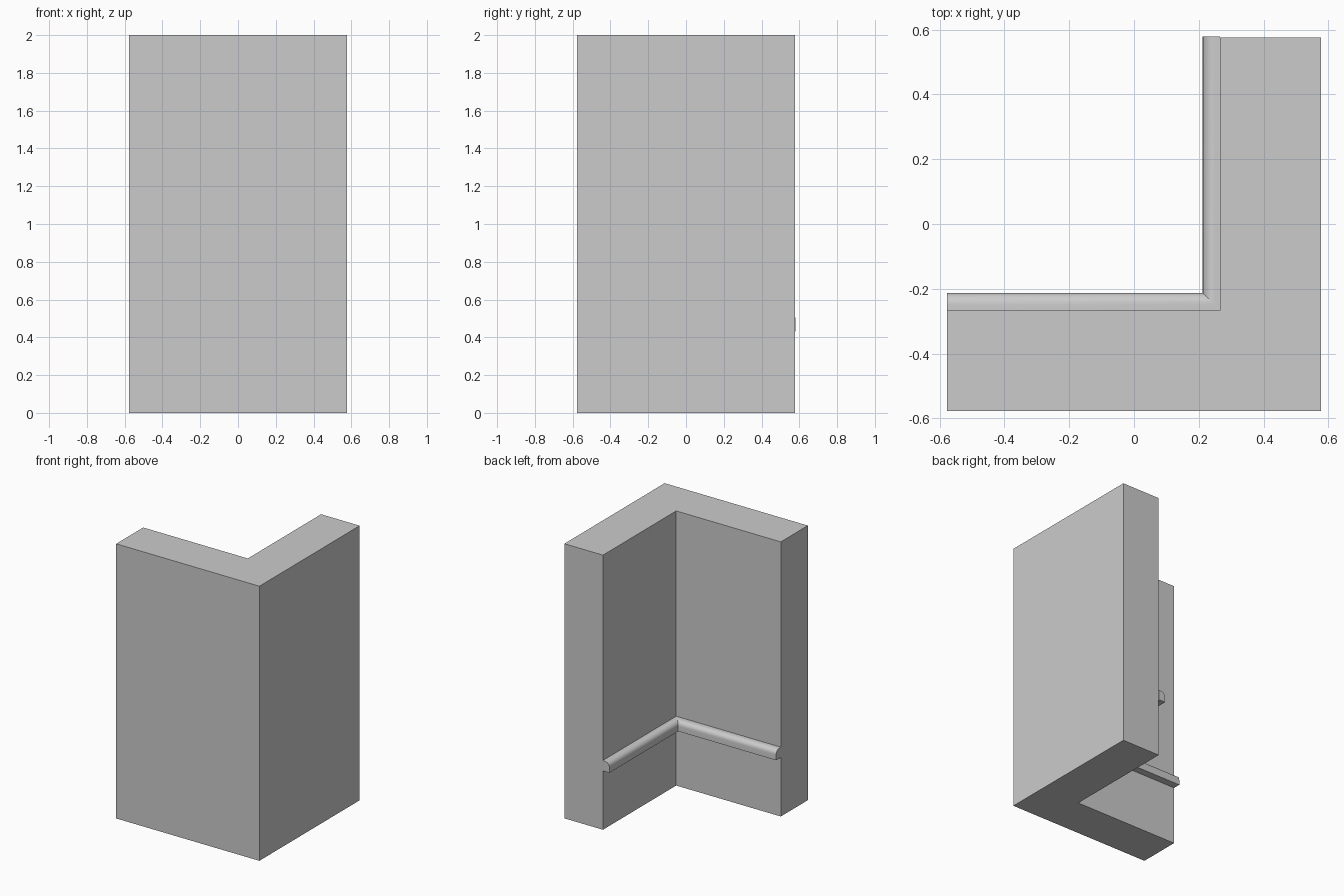
import bpy, bmesh, math

if "Cube" in bpy.data.objects:
    bpy.data.objects.remove(bpy.data.objects["Cube"])

LEFT, RIGHT = -0.577, 0.577
FRONT, BACK = -0.578, 0.576
IN_X, IN_Y = 0.266, -0.267      # inside corner of the wall


def finish(name, bm, smooth=False):
    bmesh.ops.recalc_face_normals(bm, faces=bm.faces)
    mesh = bpy.data.meshes.new(name)
    bm.to_mesh(mesh)
    bm.free()
    ob = bpy.data.objects.new(name, mesh)
    bpy.context.collection.objects.link(ob)
    if smooth:
        bpy.ops.object.select_all(action='DESELECT')
        ob.select_set(True)
        bpy.context.view_layer.objects.active = ob
        bpy.ops.object.shade_smooth_by_angle(angle=math.radians(30))
    return ob


# L-shaped corner wall, extruded from its plan
plan = [(LEFT, FRONT), (RIGHT, FRONT), (RIGHT, BACK),
        (IN_X, BACK), (IN_X, IN_Y), (LEFT, IN_Y)]
bm = bmesh.new()
base = bm.faces.new([bm.verts.new((x, y, 0)) for x, y in plan])
top = bmesh.ops.extrude_face_region(bm, geom=[base], use_keep_orig=True)
bmesh.ops.translate(bm, vec=(0, 0, 2),
                    verts=[v for v in top['geom'] if isinstance(v, bmesh.types.BMVert)])
finish("corner_wall", bm)

# Rail profile: (distance out from wall, height), flat below and rounded above
R = 0.036
profile = [(0, 0.43), (0.054, 0.43)]
profile += [(0.054 - R + R * math.cos(a), 0.505 - R + R * math.sin(a))
            for a in (math.radians(15 * i) for i in range(7))]
profile.append((0, 0.505))

# Rail swept along both inner walls with a mitred corner
bm = bmesh.new()
path = [lambda d: (LEFT, IN_Y + d),
        lambda d: (IN_X - d, IN_Y + d),
        lambda d: (IN_X - d, 0.579)]
rings = [[bm.verts.new((*at(d), z)) for d, z in profile] for at in path]
n = len(profile)
for a, b in zip(rings, rings[1:]):
    for i in range(n):
        j = (i + 1) % n
        bm.faces.new((a[i], a[j], b[j], b[i]))
bm.faces.new(rings[0])
bm.faces.new(rings[-1])
finish("wall_rail", bm, smooth=True)
